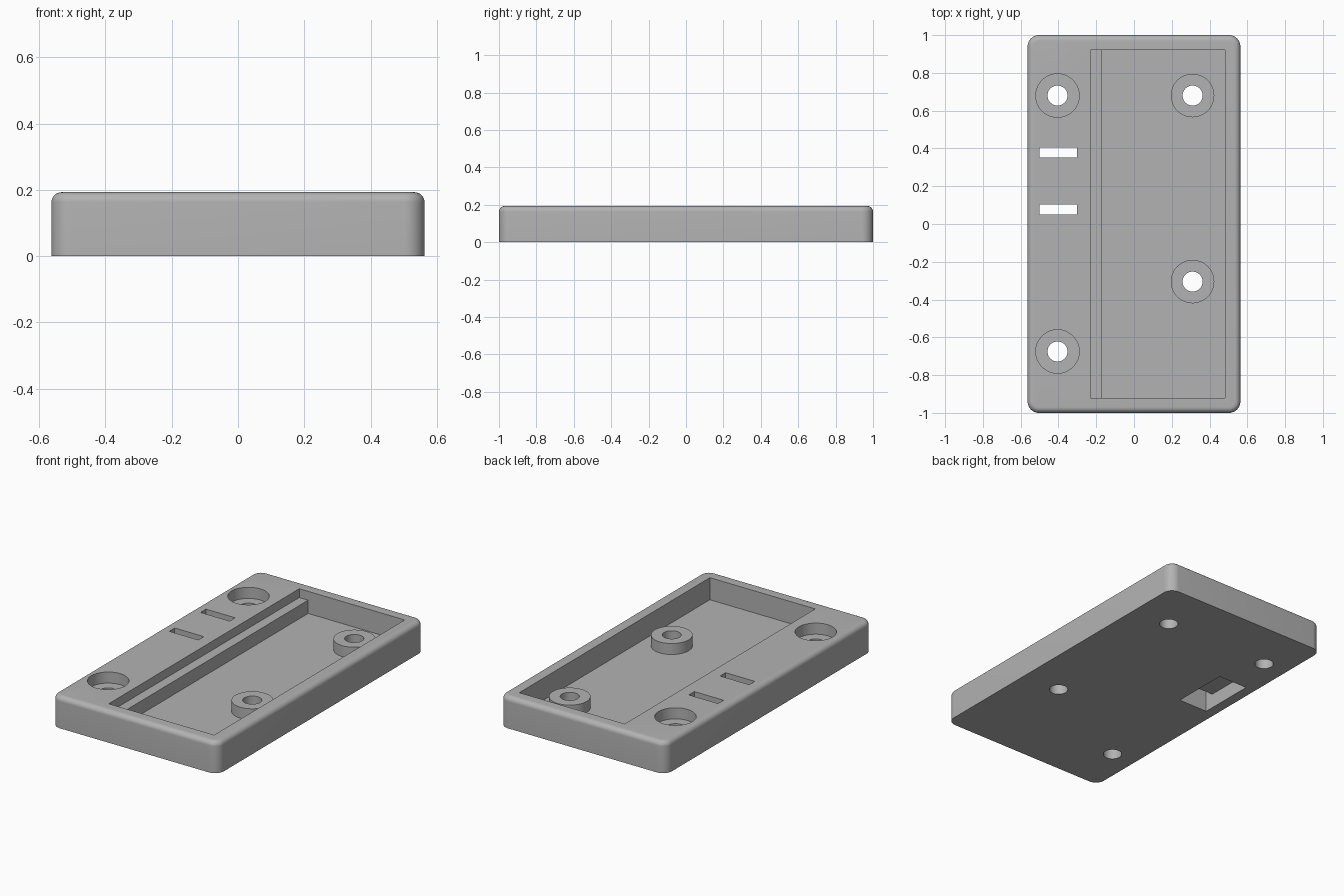
import bpy, bmesh, math
from mathutils import Matrix, Vector

cube = bpy.data.objects.get("Cube")
if cube:
    bpy.data.objects.remove(cube, do_unlink=True)

HALF_X, HALF_Y, HEIGHT = 0.563, 1.0, 0.193
FLOOR, LEDGE, SEAT = 0.058, 0.139, 0.125
HOLE_R, SEAT_R = 0.053, 0.115
OVER = HEIGHT + 0.1

grey = bpy.data.materials.new("light grey plastic")
grey.use_nodes = True
colour = (0.45, 0.45, 0.45, 1)
grey.diffuse_color = colour
grey.node_tree.nodes["Principled BSDF"].inputs["Base Color"].default_value = colour


def make_object(name, bm):
    bmesh.ops.recalc_face_normals(bm, faces=bm.faces)
    mesh = bpy.data.meshes.new(name)
    bm.to_mesh(mesh)
    bm.free()
    mesh.materials.append(grey)
    obj = bpy.data.objects.new(name, mesh)
    bpy.context.collection.objects.link(obj)
    return obj


def box_bm(low, high):
    low, high = Vector(low), Vector(high)
    bm = bmesh.new()
    bmesh.ops.create_cube(bm, size=1, matrix=Matrix.Translation((low + high) / 2)
                          @ Matrix.Diagonal((*(high - low), 1)))
    return bm


def cylinder_bm(x, y, radius, z0, z1):
    bm = bmesh.new()
    bmesh.ops.create_cone(bm, cap_ends=True, segments=48, radius1=radius, radius2=radius,
                          depth=z1 - z0, matrix=Matrix.Translation((x, y, (z0 + z1) / 2)))
    return bm


def activate(obj):
    bpy.ops.object.select_all(action="DESELECT")
    obj.select_set(True)
    bpy.context.view_layer.objects.active = obj


def cut(target, bm):
    cutter = make_object("cutter", bm)
    cutter.hide_render = True
    mod = target.modifiers.new("cut", "BOOLEAN")
    mod.operation, mod.solver, mod.object = "DIFFERENCE", "EXACT", cutter
    activate(target)
    bpy.ops.object.modifier_apply(modifier=mod.name)
    bpy.data.objects.remove(cutter, do_unlink=True)


def smooth(obj):
    activate(obj)
    bpy.ops.object.shade_smooth_by_angle(angle=math.radians(30))


# Case body: rounded upright corners, then a softer rounding round the top rim
bm = box_bm((-HALF_X, -HALF_Y, 0), (HALF_X, HALF_Y, HEIGHT))
upright = [e for e in bm.edges if abs(e.verts[0].co.z - e.verts[1].co.z) > 0.1]
bmesh.ops.bevel(bm, geom=upright, offset=0.06, segments=10, profile=0.5, affect="EDGES")
rim = [e for e in bm.edges if all(v.co.z > HEIGHT - 0.001 for v in e.verts)]
bmesh.ops.bevel(bm, geom=rim, offset=0.03, segments=8, profile=0.5, affect="EDGES")
body = make_object("case_body", bm)

# Long open tray with a raised ledge along one side
bm = bmesh.new()
profile = [(-0.23, OVER), (-0.23, LEDGE), (-0.17, LEDGE), (-0.17, FLOOR), (0.483, FLOOR), (0.483, OVER)]
section = bm.faces.new([bm.verts.new((x, -0.92, z)) for x, z in profile])
sweep = bmesh.ops.extrude_face_region(bm, geom=[section])["geom"]
bmesh.ops.translate(bm, vec=(0, 1.84, 0), verts=[v for v in sweep if isinstance(v, bmesh.types.BMVert)])
cut(body, bm)

# Screw holes, with counterbored seats in the solid side
seats = [(-0.405, 0.68), (-0.405, -0.675)]
bosses = [(0.31, 0.68), (0.31, -0.305)]
for x, y in seats:
    cut(body, cylinder_bm(x, y, SEAT_R, SEAT, OVER))
for x, y in seats + bosses:
    cut(body, cylinder_bm(x, y, HOLE_R, -0.1, OVER))

# Strap recess underneath, opening through two slots with a bridge between
cut(body, box_bm((-0.5, 0.05, -0.1), (-0.303, 0.405, 0.089)))
for y in (0.05, 0.352):
    cut(body, box_bm((-0.5, y, -0.1), (-0.303, y + 0.053, OVER)))
smooth(body)

# Hollow screw bosses standing on the tray floor
for label, (x, y) in zip(("back", "front"), bosses):
    bm = bmesh.new()
    ring = [bm.verts.new((x + r, y, z)) for r, z in
            ((SEAT_R, FLOOR), (SEAT_R, SEAT), (HOLE_R, SEAT), (HOLE_R, FLOOR))]
    edges = [bm.edges.new(pair) for pair in zip(ring, ring[1:])]
    bmesh.ops.spin(bm, geom=ring + edges, cent=(x, y, 0), axis=(0, 0, 1),
                   angle=math.tau, steps=48, use_merge=True)
    bmesh.ops.remove_doubles(bm, verts=bm.verts, dist=0.0001)
    smooth(make_object(label + "_screw_boss", bm))
